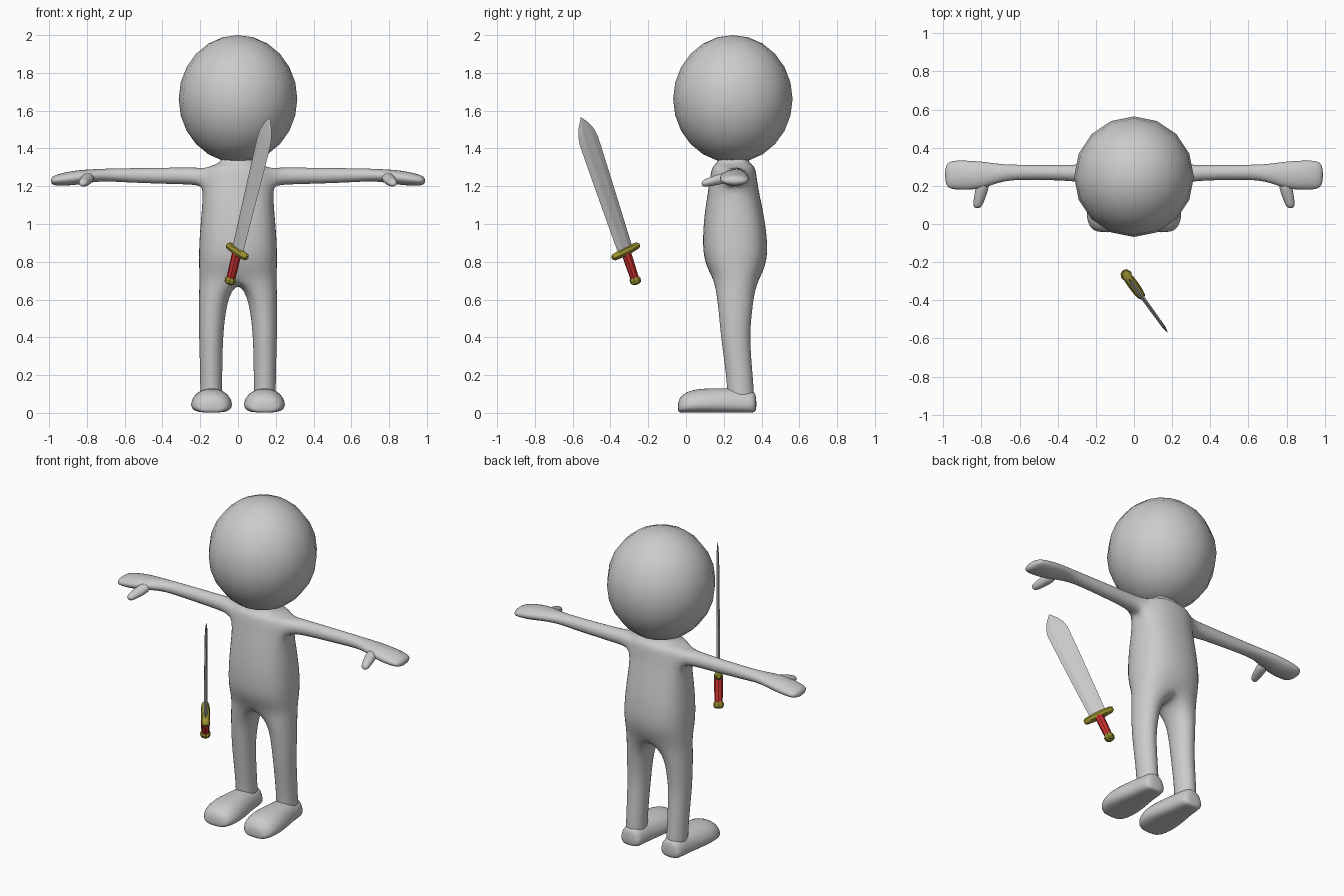
import bpy, bmesh, math
from mathutils import Matrix, Vector

if "Cube" in bpy.data.objects:
    bpy.data.objects.remove(bpy.data.objects["Cube"])


def material(name, rgb):
    m = bpy.data.materials.new(name)
    m.diffuse_color = (*rgb, 1)
    m.use_nodes = True
    m.node_tree.nodes["Principled BSDF"].inputs["Base Color"].default_value = m.diffuse_color
    return m


GREY = material("body_grey", (0.6, 0.6, 0.6))
STEEL = material("blade_steel", (0.58, 0.58, 0.58))
GOLD = material("guard_gold", (0.32, 0.28, 0.03))
RED = material("grip_red", (0.6, 0.03, 0.03))


def finish(bm, name, mat, angle=None):
    bmesh.ops.recalc_face_normals(bm, faces=bm.faces[:])
    me = bpy.data.meshes.new(name)
    bm.to_mesh(me)
    bm.free()
    me.materials.append(mat)
    ob = bpy.data.objects.new(name, me)
    bpy.context.collection.objects.link(ob)
    if angle:
        bpy.ops.object.select_all(action='DESELECT')
        ob.select_set(True)
        bpy.context.view_layer.objects.active = ob
        bpy.ops.object.shade_smooth_by_angle(angle=math.radians(angle))
    else:
        me.shade_smooth()
    return ob


def loft(bm, rings, start=None, closed=True):
    """Skin a list of point rings; cap the ends unless joined to a start loop."""
    loops = [start] if start else []
    loops += [[bm.verts.new(p) for p in r] for r in rings]
    for a, b in zip(loops, loops[1:]):
        n = len(a)
        for i in range(n if closed else n - 1):
            j = (i + 1) % n
            bm.faces.new((a[i], a[j], b[j], b[i]))
    if closed:
        bm.faces.new(loops[-1])
        if not start:
            bm.faces.new(loops[0][::-1])
    return loops


def power(v, p=0.8):
    return math.copysign(abs(v) ** p, v)


# ---- body: half cage, mirrored and subdivided ----
bm = bmesh.new()

# torso and neck: height, half width, front y, back y
torso = [(1.42, .075, .18, .32), (1.335, .08, .175, .325), (1.312, .125, .15, .35),
         (1.295, .175, .135, .37), (1.20, .18, .122, .378), (1.05, .193, .097, .412),
         (.90, .205, .088, .432), (.80, .206, .098, .427), (.72, .203, .138, .395)]
rings = []
for z, hw, yf, yb in torso:
    ring = []
    for i in range(7):
        a = math.radians(-90 + 30 * i)
        x = 0 if i in (0, 6) else 1.04 * hw * power(math.cos(a))
        ring.append((x, (yf + yb) / 2 + 1.04 * (yb - yf) / 2 * power(math.sin(a)), z))
    rings.append(ring)
loops = loft(bm, rings, closed=False)

# shoulder opening
up, low = loops[3], loops[4]
for i in (2, 3):
    bm.faces.remove(next(f for f in bm.faces
                         if {up[i], up[i + 1], low[i], low[i + 1]} == set(f.verts)))

# arm and mitten hand: x, y centre, y half, z centre, z half
arm = [(.24, .265, .046, 1.255, .045), (.40, .27, .04, 1.255, .042),
       (.60, .272, .038, 1.258, .037), (.70, .268, .045, 1.26, .033),
       (.78, .258, .068, 1.255, .034), (.86, .255, .077, 1.245, .039),
       (.94, .257, .077, 1.235, .033), (.995, .257, .066, 1.228, .022)]
loft(bm, [[(x, yc + 1.2 * hy * math.cos(math.radians(a)), zc + 1.2 * hz * math.sin(math.radians(a)))
           for a in (-150, -90, -30, 30, 90, 150)] for x, yc, hy, zc, hz in arm],
     start=[low[2], low[3], low[4], up[4], up[3], up[2]])

# leg: height, inner x, outer x, front y, back y
crotch = [bm.verts.new((0, y, .685)) for y in (.32, .21)]
leg = [(.63, .045, .206, .162, .36), (.52, .068, .208, .175, .348),
       (.40, .08, .206, .185, .336), (.20, .084, .2, .213, .353),
       (.10, .083, .2, .22, .36), (.04, .085, .198, .22, .36)]
rings = []
for z, xi, xo, yf, yb in leg:
    rings.append([((xi + xo) / 2 + 1.08 * (xo - xi) / 2 * math.cos(math.radians(a)),
                   (yf + yb) / 2 + 1.08 * (yb - yf) / 2 * math.sin(math.radians(a)), z)
                  for a in range(-120, 201, 40)])
loft(bm, rings, start=loops[-1] + crotch)

# foot: y, half width, height of a flat-bottomed dome
dome = [(-.75, 0), (0, 0), (.75, 0), (1.05, .3), (.75, .9), (0, 1.08), (-.75, .9), (-1.05, .3)]
foot = [(-.045, .06, .06), (-.015, .1, .1), (.05, .118, .122), (.15, .108, .126),
        (.25, .085, .125), (.34, .076, .12), (.375, .06, .1)]
loft(bm, [[(.14 + u * hw, y, .002 + v * h) for u, v in dome] for y, hw, h in foot])

# thumb: x, y, z, radius
thumb = [(.79, .23, 1.25, .034), (.80, .17, 1.235, .034), (.815, .12, 1.222, .028),
         (.822, .08, 1.213, .02)]
loft(bm, [[(x + 1.2 * r * math.cos(k * math.pi / 3), y, z + r * math.sin(k * math.pi / 3))
           for k in range(6)] for x, y, z, r in thumb])

body = finish(bm, "body", GREY)
body.modifiers.new("mirror", 'MIRROR').use_clip = True
sub = body.modifiers.new("subdivision", 'SUBSURF')
sub.levels = sub.render_levels = 2

# ---- head ----
bm = bmesh.new()
bmesh.ops.create_uvsphere(bm, u_segments=16, v_segments=12, radius=1,
                          matrix=Matrix.Translation((0, .248, 1.662)) @ Matrix.Diagonal((.314, .316, .338, 1)))
finish(bm, "head", GREY)

# ---- sword: local x across the blade, z from pommel to tip ----
axis = Vector((.223, -.308, .925)).normalized()
across = Vector((.543, -.749, -.38))
across = (across - axis * across.dot(axis)).normalized()
frame = Matrix((across, axis.cross(across), axis)).transposed().to_4x4()
frame.translation = (-.045, -.262, .683)


def sword_part(name, mat, rings, angle):
    bm = bmesh.new()
    loft(bm, rings)
    bm.transform(frame)
    return finish(bm, name, mat, angle)


def round_rings(profile, n=8):
    return [[(r * math.cos(2 * math.pi * k / n), r * math.sin(2 * math.pi * k / n), s)
             for k in range(n)] for s, r in profile]


sword_part("pommel", GOLD, round_rings([(0, .02), (.008, .029), (.028, .03), (.038, .024)]), 30)
sword_part("grip", RED, round_rings([(.03, .023), (.1, .025), (.175, .026)]), 30)

# guard: offset across, thickness half, height half
guard = [(-.092, .012, .01), (-.08, .021, .019), (-.04, .026, .022), (0, .027, .025),
         (.04, .026, .022), (.08, .021, .019), (.092, .012, .01)]
sword_part("guard", GOLD, [[(u, t * math.cos(k * math.pi / 4), .186 + h * math.sin(k * math.pi / 4))
                            for k in range(8)] for u, t, h in guard], 40)

# blade: distance along, half width, half thickness
blade = [(.185, .049, .010), (.4, .055, .010), (.65, .061, .009), (.82, .064, .008),
         (.865, .056, .007), (.91, .034, .005), (.953, .002, .001)]
sword_part("blade", STEEL, [[(w, 0, s), (.45 * w, t, s), (-.45 * w, t, s),
                             (-w, 0, s), (-.45 * w, -t, s), (.45 * w, -t, s)]
                            for s, w, t in blade], 8)
